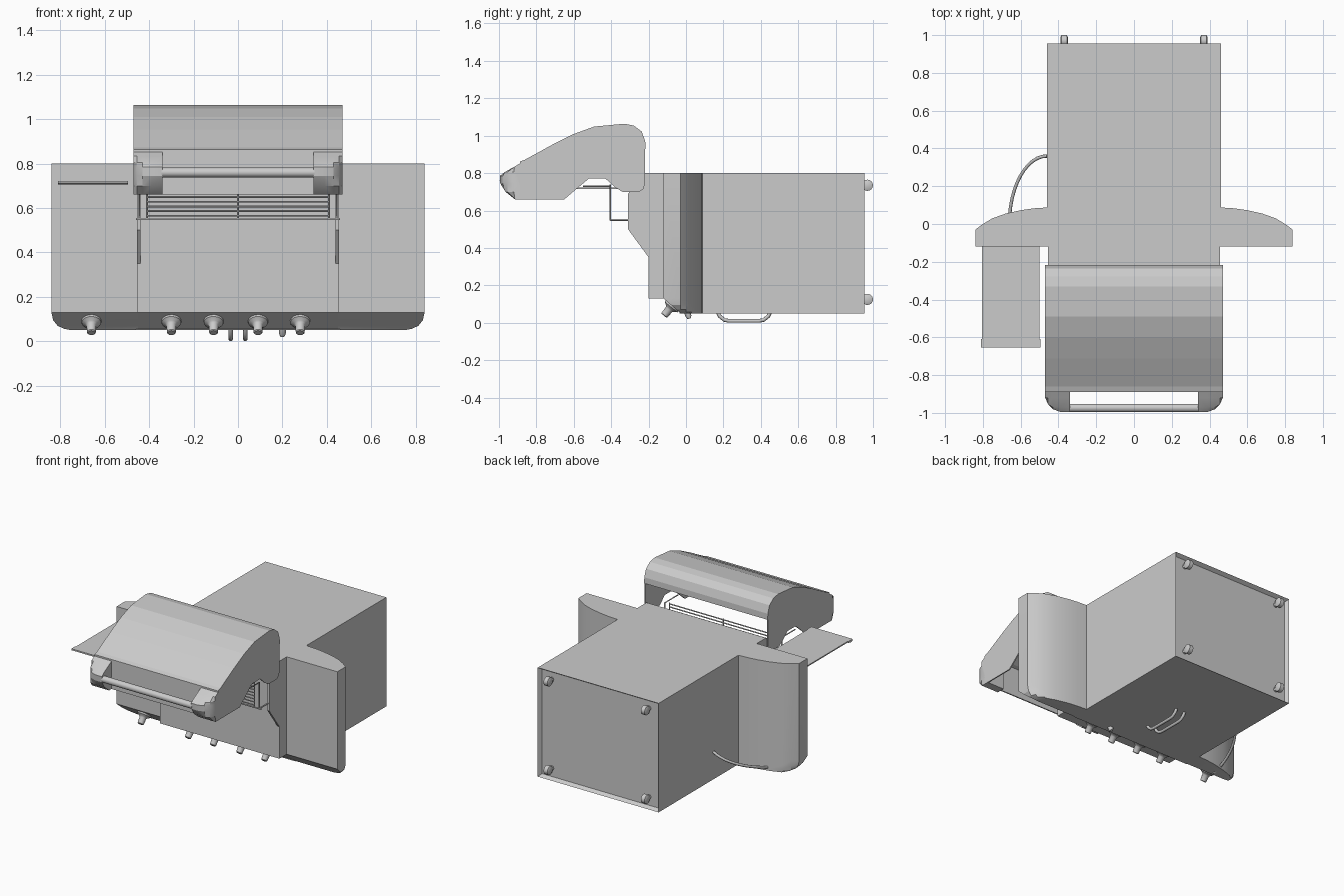
import bpy, bmesh, math
from mathutils import Vector

if "Cube" in bpy.data.objects:
    bpy.data.objects.remove(bpy.data.objects["Cube"])


def finish(bm, name, smooth=None):
    bmesh.ops.remove_doubles(bm, verts=bm.verts, dist=0.0003)
    bmesh.ops.recalc_face_normals(bm, faces=bm.faces)
    me = bpy.data.meshes.new(name)
    bm.to_mesh(me)
    bm.free()
    ob = bpy.data.objects.new(name, me)
    bpy.context.collection.objects.link(ob)
    if smooth:
        bpy.ops.object.select_all(action='DESELECT')
        ob.select_set(True)
        bpy.context.view_layer.objects.active = ob
        bpy.ops.object.shade_smooth_by_angle(angle=math.radians(smooth))
    return ob


def loft(name, rings, closed=True, caps=True, smooth=None):
    bm = bmesh.new()
    vs = [[bm.verts.new(p) for p in r] for r in rings]
    n = len(rings[0])
    for a, b in zip(vs, vs[1:]):
        for i in range(n if closed else n - 1):
            j = (i + 1) % n
            bm.faces.new((a[i], a[j], b[j], b[i]))
    if caps:
        bm.faces.new(vs[0])
        bm.faces.new(vs[-1])
    return finish(bm, name, smooth)


def prism(name, prof, x0, x1, **kw):
    """Extrude a (y, z) profile along x."""
    return loft(name, [[(x, y, z) for y, z in prof] for x in (x0, x1)], **kw)


def box(name, x0, x1, y0, y1, z0, z1):
    return prism(name, [(y0, z0), (y1, z0), (y1, z1), (y0, z1)], x0, x1)


def turned(name, start, axis, steps, n=16):
    """Stack of (distance, radius) rings along an axis."""
    s, a = Vector(start), Vector(axis).normalized()
    u = a.orthogonal().normalized()
    v = a.cross(u)
    rings = [[s + a * d + (u * math.cos(t) + v * math.sin(t)) * r
              for t in (2 * math.pi * i / n for i in range(n))] for d, r in steps]
    return loft(name, rings, smooth=35)


def tube(name, pts, r):
    cu = bpy.data.curves.new(name, 'CURVE')
    cu.dimensions = '3D'
    cu.bevel_depth = r
    cu.bevel_resolution = 2
    cu.use_fill_caps = True
    sp = cu.splines.new('POLY')
    sp.points.add(len(pts) - 1)
    for p, c in zip(sp.points, pts):
        p.co = (*c, 1)
    ob = bpy.data.objects.new(name, cu)
    bpy.context.collection.objects.link(ob)
    return ob


# cabinet with recessed base
bm = bmesh.new()
bmesh.ops.create_cube(bm, size=1)
for v in bm.verts:
    v.co = (v.co.x * 0.92, 0.46 + v.co.y * 0.99, 0.425 + v.co.z * 0.75)
base = [f for f in bm.faces if f.calc_center_median().y > 0.9]
bmesh.ops.inset_region(bm, faces=base, thickness=0.022)
for v in base[0].verts:
    v.co.y -= 0.025
finish(bm, "cabinet")

# casters under the base
for x in (-0.37, 0.37):
    for z in (0.125, 0.735):
        turned("caster_stem", (x, 0.925, z), (0, 1, 0), [(0, 0.016), (0.045, 0.016)], 8)
        turned("caster_wheel", (x - 0.02, 0.97, z), (1, 0, 0),
               [(0, 0.018), (0.006, 0.03), (0.034, 0.03), (0.04, 0.018)])

# door handles
for x in (-0.033, 0.033):
    tube("door_handle", [(x, 0.17, 0.055), (x, 0.18, 0.035), (x, 0.205, 0.015), (x, 0.23, 0.01),
                         (x, 0.39, 0.01), (x, 0.415, 0.015), (x, 0.44, 0.035), (x, 0.45, 0.055)], 0.01)

# firebox with raised side walls
box("firebox", -0.45, 0.45, -0.2, -0.02, 0.13, 0.8)
for s in (-1, 1):
    prism("firebox_side", [(-0.1, 0.13), (-0.2, 0.13), (-0.2, 0.35), (-0.31, 0.5),
                           (-0.31, 0.69), (-0.22, 0.8), (-0.1, 0.8)], s * 0.44, s * 0.455)
box("firebox_back", -0.45, 0.45, -0.22, -0.18, 0.78, 0.8)

# sloped control panel
prism("control_panel", [(-0.12, 0.14), (-0.12, 0.13), (-0.03, 0.052), (0.01, 0.05), (0.01, 0.14)], -0.46, 0.46)
for x in (-0.66, -0.30, -0.11, 0.09, 0.28):
    turned("control_knob", (x, -0.072, 0.093), (0, -0.64, -0.77),
           [(0, 0.046), (0.012, 0.044), (0.022, 0.028), (0.03, 0.022), (0.068, 0.02), (0.072, 0.016)])
turned("igniter_button", (0.2, 0.005, 0.06), (0, 0.35, -1), [(0, 0.016), (0.025, 0.016), (0.04, 0.01)])

# side shelves with bowed underside
outline = [(0.45, -0.12), (0.84, -0.12), (0.84, -0.03), (0.80, 0.0), (0.75, 0.03),
           (0.68, 0.055), (0.60, 0.073), (0.53, 0.083), (0.45, 0.088)]
for s, name in ((-1, "left_shelf"), (1, "right_shelf")):
    rings = []
    for z, xo, yt in ((0.8, 0.84, -0.12), (0.13, 0.84, -0.12), (0.095, 0.832, -0.08),
                      (0.07, 0.812, -0.051), (0.057, 0.785, -0.036), (0.05, 0.75, -0.03)):
        rings.append([(s * min(x, xo), max(y, yt), z) for x, y in outline])
    loft(name, rings, smooth=25)

# side burner lid, standing open
box("burner_lid", -0.805, -0.5, -0.65, -0.11, 0.714, 0.722)
prism("burner_lid_lip", [(-0.61, 0.722), (-0.655, 0.722), (-0.655, 0.712), (-0.64, 0.705), (-0.61, 0.712)],
      -0.81, -0.495)

# gas hose
tube("gas_hose", [(-0.46 - 0.2 * math.sin(t), 0.36 * math.cos(t) if t < 1.57 else -0.01,
                   0.24 - 0.12 * t) for t in (math.pi / 2 * i / 12 for i in range(13))], 0.009)

# warming rack
for i in range(9):
    z = 0.565 + i * 0.021
    tube("rack_bar", [(-0.41, -0.405, z), (0.41, -0.405, z)], 0.004)
for x in (-0.41, 0, 0.41):
    tube("rack_rib", [(x, -0.405, 0.55), (x, -0.405, 0.74)], 0.004)
tube("rack_front_rail", [(-0.46, -0.405, 0.55), (0.46, -0.405, 0.55)], 0.005)
for x in (-0.445, 0.445):
    tube("rack_leg", [(x, -0.405, 0.55), (x, -0.295, 0.55)], 0.005)
    tube("rack_hanger", [(x, -0.405, 0.55), (x, -0.405, 0.73), (x, -0.55, 0.73)], 0.004)

# open hood: outer shell and shaped end plates
shell = [(-0.22, 0.93), (-0.222, 0.97), (-0.24, 1.02), (-0.28, 1.05), (-0.33, 1.06), (-0.49, 1.045),
         (-0.6, 1.005), (-0.71, 0.95), (-0.86, 0.868), (-0.885, 0.86), (-0.885, 0.66)]
hood = prism("hood_shell", shell, -0.47, 0.47, closed=False, caps=False)
mod = hood.modifiers.new("thickness", 'SOLIDIFY')
mod.thickness = 0.008
mod.offset = 0
under = [(-0.65, 0.66), (-0.58, 0.72), (-0.52, 0.77), (-0.43, 0.77), (-0.38, 0.725),
         (-0.34, 0.70), (-0.25, 0.70), (-0.228, 0.715), (-0.22, 0.74)]
for s in (-1, 1):
    prism("hood_end", shell + under, s * 0.462, s * 0.47)

# hood handle brackets with rounded outer corners, and the bar between them
arm = [(-0.86, 0.868), (-0.92, 0.833), (-0.97, 0.805), (-0.995, 0.785), (-0.993, 0.745),
       (-0.965, 0.70), (-0.915, 0.66), (-0.86, 0.66)]
for s in (-1, 1):
    rings = [[(s * x, max(y, lim), z) for y, z in arm]
             for x, lim in ((0.34, -1), (0.39, -1), (0.43, -0.98), (0.455, -0.955), (0.47, -0.92))]
    loft("handle_bracket", rings, smooth=25)
turned("hood_handle", (-0.345, -0.974, 0.76), (1, 0, 0), [(0, 0.022), (0.69, 0.022)])
